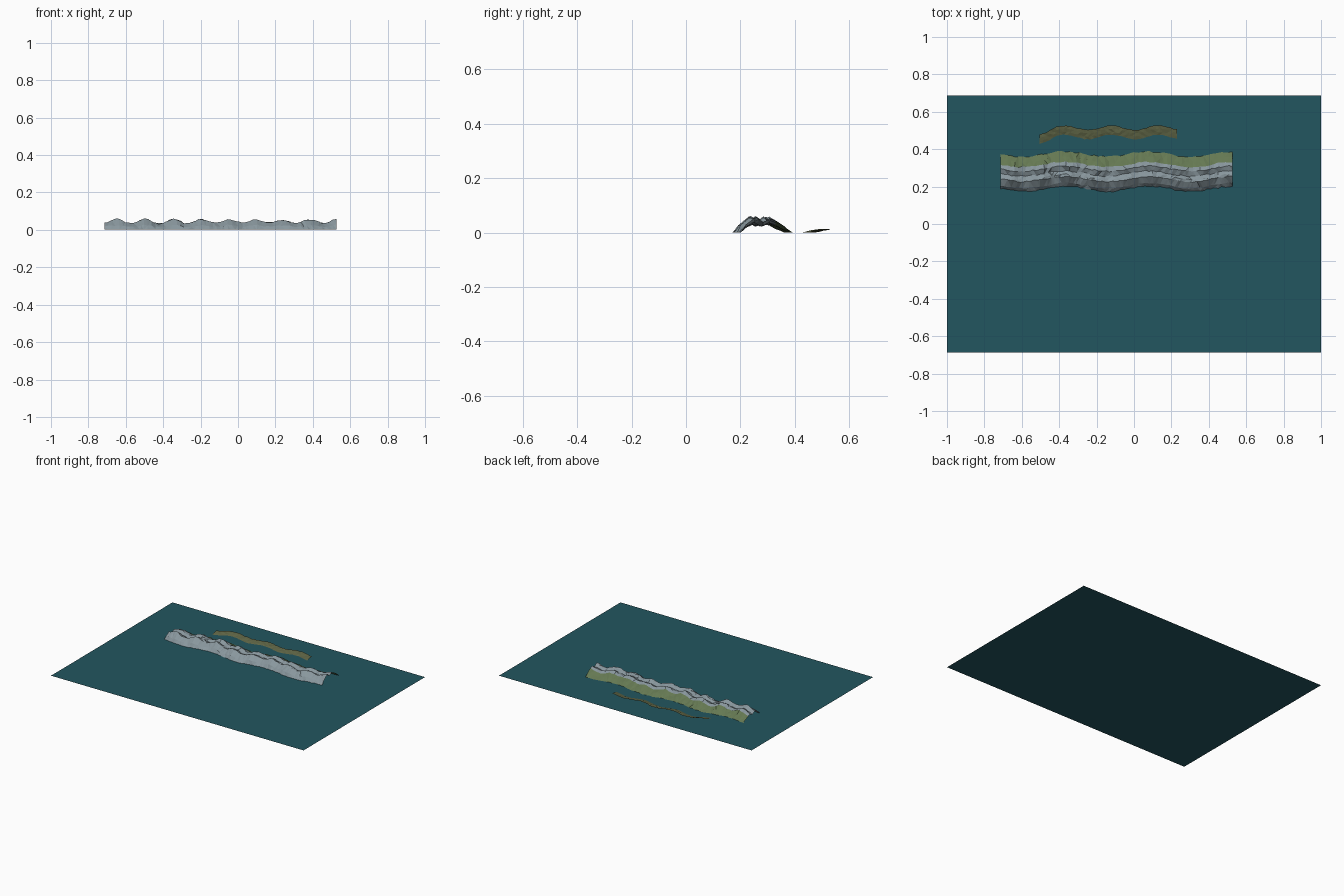
import bpy, bmesh, math, random

random.seed(7)
old = bpy.data.objects.get("Cube")
if old:
    bpy.data.objects.remove(old)


def material(name, rgb):
    m = bpy.data.materials.new(name)
    m.use_nodes = True
    m.diffuse_color = (*rgb, 1)
    bsdf = m.node_tree.nodes["Principled BSDF"]
    bsdf.inputs["Base Color"].default_value = (*rgb, 1)
    bsdf.inputs["Roughness"].default_value = 0.9
    return m


sea = material("deep teal", (0.016, 0.092, 0.115))
rock = material("grey rock", (0.25, 0.31, 0.34))
grass = material("moss green", (0.13, 0.19, 0.085))
scrub = material("dry olive", (0.115, 0.13, 0.06))


def ribbon(name, x0, x1, columns, profile, sway, heights, rough, mats, pick):
    """Loft an open sheet: profile rows of (y, z) swept along x."""
    bm = bmesh.new()
    grid = []
    for i in range(columns + 1):
        x = x0 + (x1 - x0) * i / columns
        lift = heights(x)
        line = []
        for y, z in profile:
            jx = 0 if i in (0, columns) else random.uniform(-rough, rough)
            jy = random.uniform(-rough, rough)
            jz = random.uniform(-rough, rough) if z > 0 else 0
            line.append(bm.verts.new((x + jx, y + sway(x) + jy,
                                      max(0.001, z * lift + jz))))
        grid.append(line)
    for a, b in zip(grid, grid[1:]):
        for j in range(len(profile) - 1):
            f = bm.faces.new((a[j], b[j], b[j + 1], a[j + 1]))
            f.material_index = pick(j)
    bmesh.ops.triangulate(bm, faces=bm.faces)
    mesh = bpy.data.meshes.new(name)
    bm.to_mesh(mesh)
    bm.free()
    for m in mats:
        mesh.materials.append(m)
    obj = bpy.data.objects.new(name, mesh)
    bpy.context.collection.objects.link(obj)
    return obj


# Flat water sheet
bpy.ops.mesh.primitive_plane_add(size=2)
water = bpy.context.object
water.name = "water_sheet"
water.scale.y = 0.687
water.data.materials.append(sea)


# Rocky ridge with two crests and a grassy back slope
def ridge_sway(x):
    return 0.014 * math.cos((x + 0.37) * math.tau / 0.45)


def ridge_height(x):
    return 0.86 + 0.18 * math.cos((x + 0.64) * math.tau / 0.147) \
        + 0.06 * math.cos(x * 37)


ridge_profile = [(0.188, 0), (0.205, 0.024), (0.24, 0.054), (0.252, 0.050),
                 (0.270, 0.038), (0.296, 0.052), (0.318, 0.040),
                 (0.345, 0.022), (0.374, 0)]
ribbon("rocky_ridge", -0.715, 0.527, 64, ridge_profile, ridge_sway,
       ridge_height, 0.004, [rock, grass], lambda j: 0 if j < 6 else 1)


# Low scrubby bank behind the ridge
def bank_sway(x):
    dip = -0.025 * max(0, (-0.42 - x) / 0.08)
    return 0.012 * math.cos((x + 0.37) * math.tau / 0.25) + dip


ribbon("scrub_bank", -0.505, 0.23, 40,
       [(0.465, 0), (0.480, 0.005), (0.497, 0.009), (0.515, 0.012)],
       bank_sway, lambda x: 1, 0.002, [scrub], lambda j: 0)
